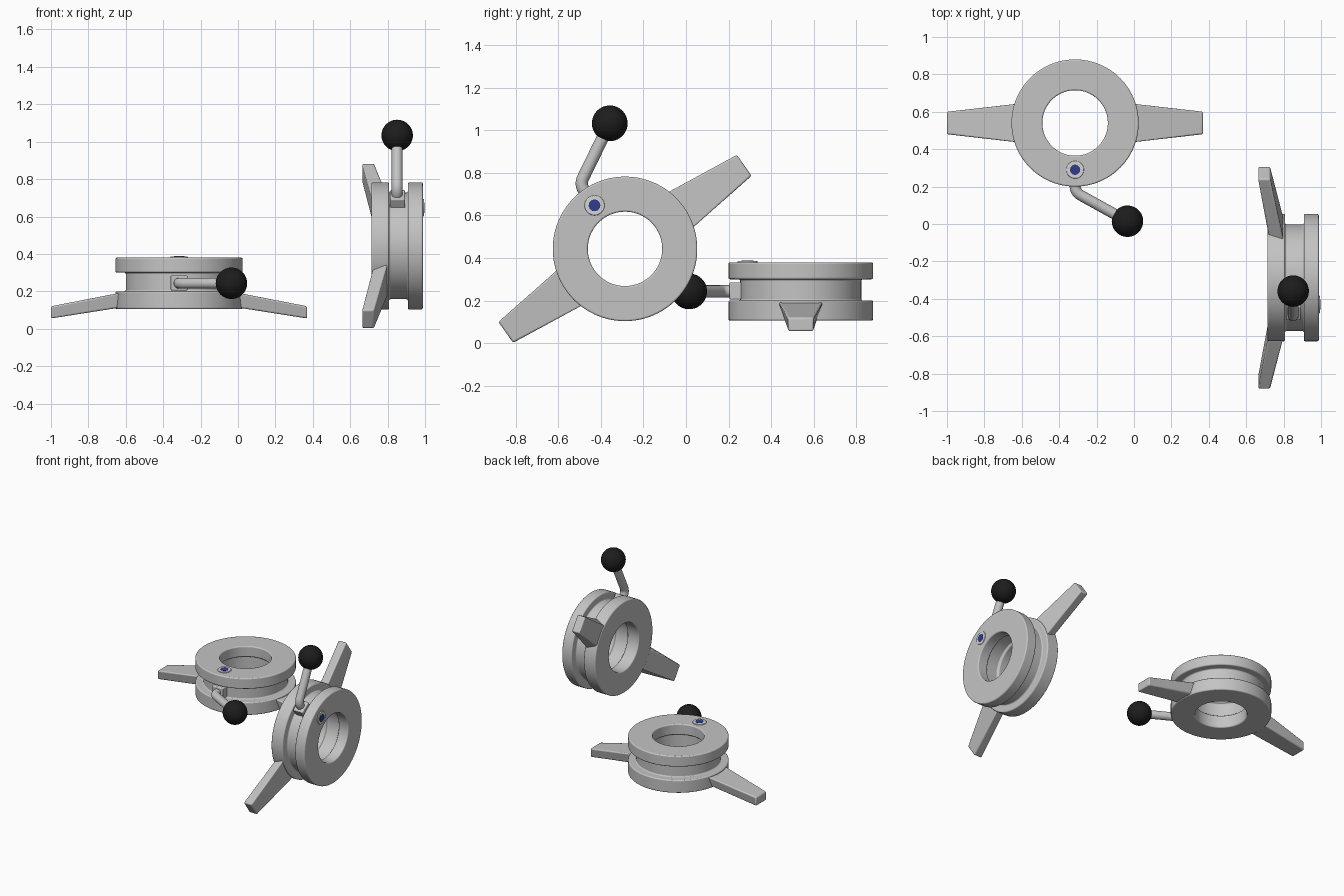
import bpy, bmesh, math
from mathutils import Matrix, Vector

if "Cube" in bpy.data.objects:
    bpy.data.objects.remove(bpy.data.objects["Cube"])


def material(name, rgb):
    m = bpy.data.materials.new(name)
    m.diffuse_color = (*rgb, 1)
    m.use_nodes = True
    m.node_tree.nodes["Principled BSDF"].inputs["Base Color"].default_value = m.diffuse_color
    return m


STEEL = material("steel grey", (0.55, 0.55, 0.55))
PALE = material("pale steel", (0.66, 0.66, 0.66))
BLACK = material("knob black", (0.012, 0.012, 0.012))
BLUE = material("fastener blue", (0.03, 0.045, 0.24))


def finish(name, bm, mat, frame, bevel=0, smooth=True):
    bmesh.ops.recalc_face_normals(bm, faces=bm.faces)
    me = bpy.data.meshes.new(name)
    bm.to_mesh(me)
    bm.free()
    ob = bpy.data.objects.new(name, me)
    bpy.context.collection.objects.link(ob)
    me.materials.append(mat)
    ob.matrix_world = frame
    if bevel:
        mod = ob.modifiers.new("rounded edges", "BEVEL")
        mod.width, mod.segments = bevel, 3
        mod.limit_method, mod.angle_limit = "ANGLE", math.radians(30)
    if smooth:
        bpy.ops.object.select_all(action="DESELECT")
        ob.select_set(True)
        bpy.context.view_layer.objects.active = ob
        bpy.ops.object.shade_smooth_by_angle(angle=math.radians(35))
    return ob


def lathe(profile, steps=96):
    """Closed (radius, z) profile spun round z."""
    bm = bmesh.new()
    rings = []
    for i in range(steps):
        a = 2 * math.pi * i / steps
        rings.append([bm.verts.new((r * math.cos(a), r * math.sin(a), z)) for r, z in profile])
    n = len(profile)
    for i in range(steps):
        p, q = rings[i], rings[(i + 1) % steps]
        for k in range(n):
            bm.faces.new((p[k], q[k], q[(k + 1) % n], p[(k + 1) % n]))
    return bm


def loft(a, b):
    """Solid between two four-cornered sections."""
    bm = bmesh.new()
    va, vb = [[bm.verts.new(p) for p in s] for s in (a, b)]
    bm.faces.new(va)
    bm.faces.new(vb)
    for k in range(4):
        j = (k + 1) % 4
        bm.faces.new((va[k], va[j], vb[j], vb[k]))
    return bm


def section(x, low_half, top_half, z0, z1):
    return [(x, -low_half, z0), (x, low_half, z0), (x, top_half, z1), (x, -top_half, z1)]


def disc(radius, z0, z1, centre, sides):
    bm = bmesh.new()
    bmesh.ops.create_cone(bm, cap_ends=True, segments=sides, radius1=radius, radius2=radius,
                          depth=z1 - z0,
                          matrix=Matrix.Translation((*centre, (z0 + z1) / 2)))
    return bm


def build(side, frame, s):
    """One ring clamp; s = 1 or -1 picks the way the lever bends."""
    # grooved ring body with a relieved bore
    body = [(0.175, 0.105), (0.34, 0.105), (0.34, 0.2), (0.285, 0.2), (0.285, 0.3),
            (0.34, 0.3), (0.34, 0.38), (0.175, 0.38), (0.175, 0.3), (0.19, 0.3),
            (0.19, 0.2), (0.175, 0.2)]
    finish(side + "_ring_body", lathe(body), STEEL, frame, 0.01)

    # two tapered, drooping arms
    for i in range(2):
        bm = loft(section(0.29, 0.075, 0.108, 0.117, 0.197),
                  section(0.685, 0.06, 0.06, 0.055, 0.12))
        finish(f"{side}_arm_{i + 1}", bm, STEEL,
               frame @ Matrix.Rotation(math.pi * i, 4, "Z"), 0.009)

    # lever socket
    bm = bmesh.new()
    bmesh.ops.create_cube(bm, size=1, matrix=Matrix.Translation((0, -0.29, 0.245))
                          @ Matrix.Diagonal((0.09, 0.09, 0.08, 1)))
    finish(side + "_lever_socket", bm, STEEL, frame, 0.006)

    # bent lever rod: straight, rounded bend, straight
    start, bend, end = Vector((0, -0.3, 0.243)), Vector((0, -0.37, 0.243)), Vector((0.28 * s, -0.525, 0.243))
    before = bend + (start - bend).normalized() * 0.035
    after = bend + (end - bend).normalized() * 0.035
    path = [start]
    for k in range(9):
        t = k / 8
        path.append(before * (1 - t) ** 2 + bend * 2 * t * (1 - t) + after * t * t)
    path.append(end)
    axes = []
    for k in range(len(path)):
        d = path[min(k + 1, len(path) - 1)] - path[max(k - 1, 0)]
        axes.append(Vector((0, 0, 1)).cross(d).normalized())
    bm = bmesh.new()
    rings = []
    for p, n in zip(path, axes):
        rings.append([bm.verts.new(p + 0.029 * (n * math.cos(a) + Vector((0, 0, math.sin(a)))))
                      for a in (2 * math.pi * j / 24 for j in range(24))])
    for p, q in zip(rings, rings[1:]):
        for j in range(24):
            m = (j + 1) % 24
            bm.faces.new((p[j], p[m], q[m], q[j]))
    bm.faces.new(rings[0])
    bm.faces.new(rings[-1])
    finish(side + "_lever_rod", bm, STEEL, frame)

    # ball knob
    bm = bmesh.new()
    bmesh.ops.create_uvsphere(bm, u_segments=48, v_segments=24, radius=0.084,
                              matrix=Matrix.Translation(end))
    finish(side + "_lever_knob", bm, BLACK, frame)

    # fastener set into the top flange
    finish(side + "_fastener_collar", disc(0.047, 0.37, 0.386, (0, -0.25), 40), PALE, frame, 0.004)
    finish(side + "_fastener_core", disc(0.028, 0.375, 0.388, (0, -0.25), 12), BLUE, frame)


# flat clamp on the left
build("flat", Matrix.Translation((-0.315, 0.54, 0)), 1)

# upright mirrored clamp on the right, its axis along x
a = math.radians(35)
c, sn = math.cos(a), math.sin(a)
upright = Matrix(((0, 0, 1, 0.608),
                  (-c, sn, 0, -0.287),
                  (-sn, -c, 0, 0.443),
                  (0, 0, 0, 1)))
build("upright", upright, -1)
